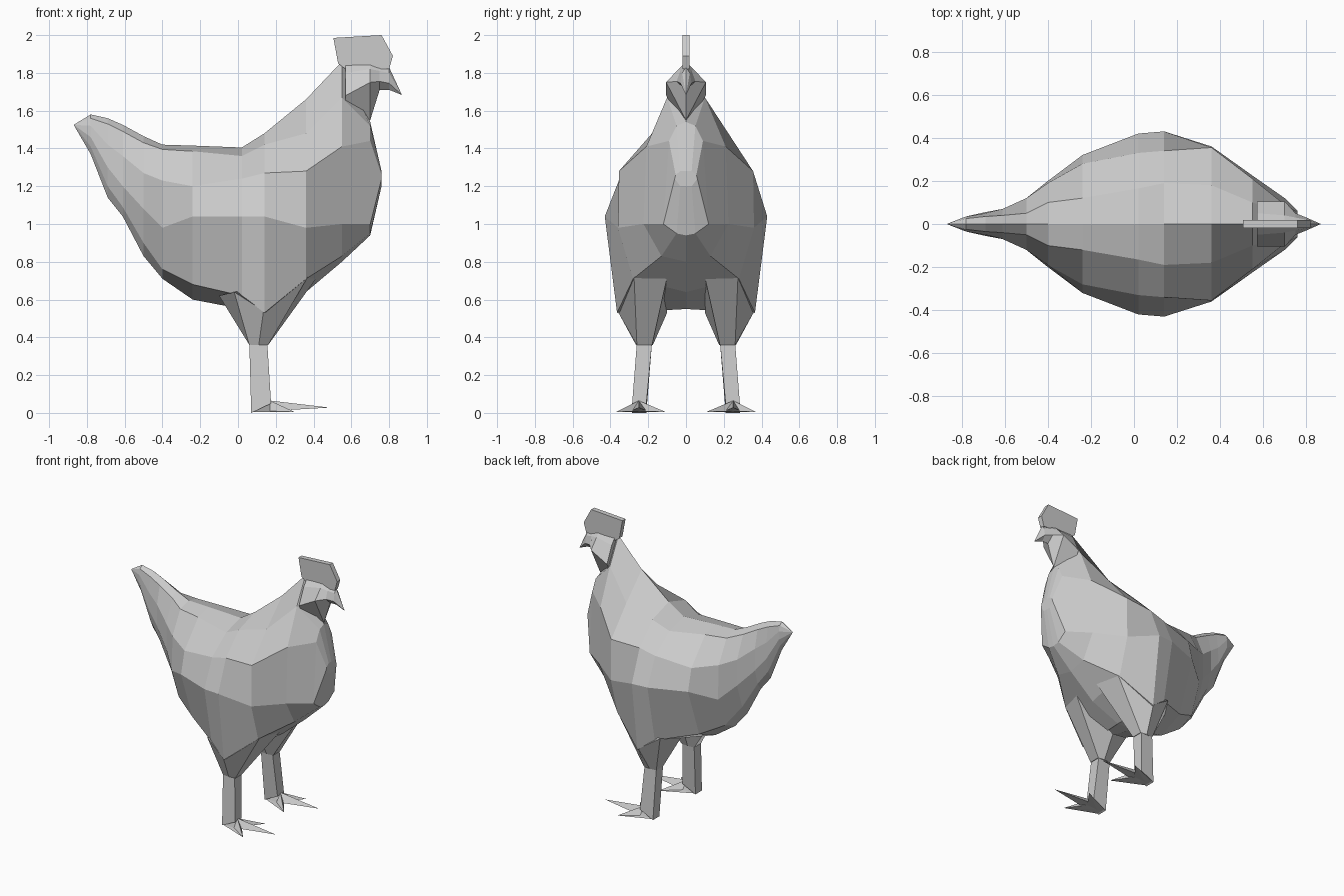
import bpy, bmesh


def mesh_object(name, bm):
    bmesh.ops.recalc_face_normals(bm, faces=bm.faces[:])
    me = bpy.data.meshes.new(name)
    bm.to_mesh(me)
    bm.free()
    ob = bpy.data.objects.new(name, me)
    bpy.context.collection.objects.link(ob)
    return ob


def loft(name, rings, start=None, end=None):
    """Skin a series of rings; close each end with a cap or a tip point."""
    bm = bmesh.new()
    rows = [[bm.verts.new(p) for p in r] for r in rings]
    n = len(rows[0])
    for a, b in zip(rows, rows[1:]):
        for i in range(n):
            j = (i + 1) % n
            bm.faces.new((a[i], a[j], b[j], b[i]))
    for row, tip in ((rows[0], start), (rows[-1], end)):
        if tip:
            v = bm.verts.new(tip)
            for i in range(n):
                bm.faces.new((row[i], row[(i + 1) % n], v))
        else:
            bm.faces.new(row)
    return mesh_object(name, bm)


def section(row):
    """x, bottom z, (y, z) side pairs, top z -> symmetric ring."""
    x, zb, *mid, zt = row
    side = list(zip(mid[::2], mid[1::2]))
    return ([(x, 0, zb)] + [(x, y, z) for y, z in side] + [(x, 0, zt)]
            + [(x, -y, z) for y, z in reversed(side)])


def flip(points, s):
    return [(x, s * y, z) for x, y, z in points]


# Body with tail and neck
body = [
    (-.78, 1.37, .02, 1.41, .035, 1.46, .035, 1.52, .025, 1.56, 1.58),
    (-.69, 1.14, .03, 1.20, .055, 1.30, .05, 1.42, .035, 1.53, 1.56),
    (-.61, 1.04, .04, 1.09, .07, 1.20, .07, 1.36, .04, 1.49, 1.525),
    (-.50, .83, .06, .90, .12, 1.08, .12, 1.27, .05, 1.43, 1.465),
    (-.40, .71, .12, .76, .20, .98, .19, 1.23, .10, 1.395, 1.42),
    (-.24, .60, .19, .68, .32, 1.04, .28, 1.20, .12, 1.385, 1.415),
    (.02, .55, .335, .62, .42, 1.04, .33, 1.24, .165, 1.36, 1.405),
    (.14, .55, .365, .53, .43, 1.04, .34, 1.27, .19, 1.42, 1.48),
    (.36, .64, .28, .71, .36, .98, .355, 1.28, .18, 1.48, 1.66),
    (.55, .80, .13, .83, .225, 1.00, .21, 1.41, .10, 1.67, 1.86),
    (.70, .94, .05, .95, .12, 1.00, .09, 1.44, .05, 1.52, 1.54),
    (.76, 1.20, .03, 1.20, .06, 1.24, .055, 1.26, .03, 1.28, 1.28),
]
loft("body", [section(r) for r in body], start=(-.87, 0, 1.525))

# Head and beak
head = [
    (.57, 1.50, .105, 1.68, .05, 1.80, 1.86),
    (.70, 1.55, .105, 1.75, .04, 1.82, 1.86),
    (.75, 1.71, .05, 1.755, .03, 1.81, 1.845),
    (.80, 1.71, .03, 1.745, .02, 1.80, 1.83),
]
loft("head", [section(r) for r in head], end=(.868, 0, 1.683))

# Comb
comb = [(.505, 1.985), (.76, 2.0), (.82, 1.89), (.80, 1.82),
        (.70, 1.82), (.57, 1.82), (.53, 1.85)]
loft("comb", [[(x, y, z) for x, z in comb] for y in (-.018, .018)])

for s, side in ((1, "left"), (-1, "right")):
    # Thigh
    top = [(-.10, .20, .62), (-.02, .33, .64), (.135, .363, .54),
           (.37, .275, .72), (.42, .10, .72), (.10, .10, .53)]
    low = [(.06, .18, .36), (.06, .26, .36), (.11, .265, .36),
           (.16, .26, .36), (.16, .18, .36), (.11, .175, .36)]
    loft(side + "_thigh", [flip(top, s), flip(low, s)])

    # Shank
    shank = [[(.06, .18, .37), (.06, .26, .37), (.155, .26, .37), (.155, .18, .37)],
             [(.07, .21, 0), (.07, .285, 0), (.175, .285, .05), (.175, .21, .05)]]
    loft(side + "_shank", [flip(r, s) for r in shank])

    # Three pointed toes
    base = [(.07, .215, .005), (.07, .28, .005), (.17, .29, .01),
            (.17, .25, .065), (.17, .205, .01)]
    for toe, tip in (("middle", (.485, .25, .028)), ("outer", (.30, .37, .005)),
                     ("inner", (.30, .108, .005))):
        loft(f"{side}_{toe}_toe", [flip(base, s)], end=flip([tip], s)[0])
